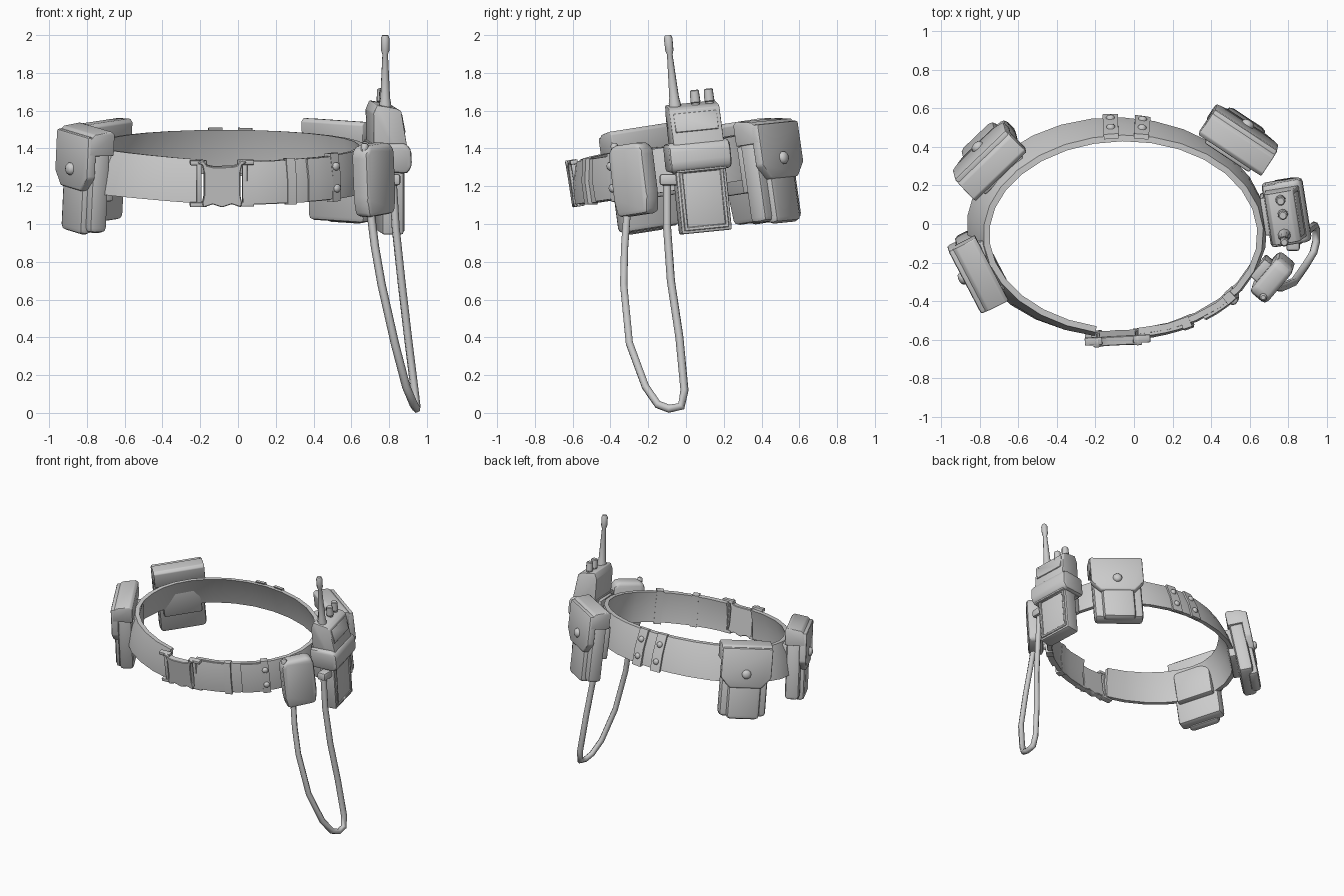
import bpy, bmesh
from math import sin, cos, acos, atan2, pi, radians
from mathutils import Matrix, Vector

if "Cube" in bpy.data.objects:
    bpy.data.objects.remove(bpy.data.objects["Cube"])

TILT = 0.155   # the belt plane rises toward the back


def finish(name, bm, M=Matrix(), angle=40):
    bmesh.ops.recalc_face_normals(bm, faces=bm.faces)
    me = bpy.data.meshes.new(name)
    bm.to_mesh(me)
    bm.free()
    ob = bpy.data.objects.new(name, me)
    bpy.context.collection.objects.link(ob)
    ob.matrix_world = M
    bpy.ops.object.select_all(action='DESELECT')
    ob.select_set(True)
    bpy.context.view_layer.objects.active = ob
    bpy.ops.object.shade_smooth_by_angle(angle=radians(angle))
    return ob


def frame(loc, phi, lean=0.0, tilt=TILT):
    """Local -y faces outward from the belt at heading phi."""
    return (Matrix.Translation(loc) @ Matrix.Rotation(tilt, 4, 'X')
            @ Matrix.Rotation(phi, 4, 'Z') @ Matrix.Rotation(lean, 4, 'X'))


def prism(name, M, pts, a, b, bev=0.0, plane='xz', seg=2):
    bm = bmesh.new()
    put = (lambda p, d: (p[0], d, p[1])) if plane == 'xz' else (lambda p, d: (d, p[0], p[1]))
    lo = [bm.verts.new(put(p, a)) for p in pts]
    hi = [bm.verts.new(put(p, b)) for p in pts]
    n = len(pts)
    bm.faces.new(lo)
    bm.faces.new(hi)
    for i in range(n):
        bm.faces.new((lo[i], lo[(i + 1) % n], hi[(i + 1) % n], hi[i]))
    bmesh.ops.recalc_face_normals(bm, faces=bm.faces)
    if bev:
        bmesh.ops.bevel(bm, geom=bm.edges[:], offset=bev, segments=seg, profile=0.5, affect='EDGES')
    return finish(name, bm, M)


def box(name, M, x, y, z, bev=0.01, seg=2):
    return prism(name, M, [(x[0], z[0]), (x[1], z[0]), (x[1], z[1]), (x[0], z[1])], y[0], y[1], bev, seg=seg)


def lathe(name, M, prof, seg=12):
    bm = bmesh.new()
    rings = [[bm.verts.new((r * cos(2 * pi * i / seg), r * sin(2 * pi * i / seg), z))
              for i in range(seg)] for r, z in prof]
    for a, b in zip(rings, rings[1:]):
        for i in range(seg):
            bm.faces.new((a[i], a[(i + 1) % seg], b[(i + 1) % seg], b[i]))
    bm.faces.new(rings[0])
    bm.faces.new(rings[-1])
    return finish(name, bm, M)


def stud(name, M, x, y, z, r):
    lathe(name, M @ Matrix.Translation((x, y, z)) @ Matrix.Rotation(pi / 2, 4, 'X'),
          [(r, -0.01), (r, r * 0.3), (r * 0.75, r * 0.65), (r * 0.3, r * 0.8)], 10)


# Belt surface: angle t, height h in -1..1, offset along the outward normal
def P(t, h, off):
    n = Vector((0.535 * cos(t), 0.74 * sin(t), 0)).normalized()
    flare = 0.025 - 0.018 * cos(t) + 0.003 * sin(t)
    o = off - flare * h
    x, y = -0.073 + 0.74 * cos(t) + n.x * o, -0.035 + 0.53 * sin(t) + n.y * o
    lift = 0.02 * max(0, -cos(t)) * max(0, -sin(t)) * 2
    return Vector((x, y - 0.018 * h, 1.305 + lift + TILT * (0.535 * sin(t) - 0.035) + 0.116 * h))


def band(name, t0, t1, n, k, inner, outer):
    bm = bmesh.new()
    sec = [(k, outer), (0, outer + 0.012), (-k, outer), (-k, inner), (0, inner + 0.012), (k, inner)]
    rings = [[bm.verts.new(P(t0 + (t1 - t0) * i / n, h, o)) for h, o in sec] for i in range(n + 1)]
    for a, b in zip(rings, rings[1:]):
        for i in range(6):
            bm.faces.new((a[i], a[(i + 1) % 6], b[(i + 1) % 6], b[i]))
    bm.faces.new(rings[0])
    bm.faces.new(rings[-1])
    return finish(name, bm)


def front_t(x):
    return -acos((x + 0.073) / 0.74)


def back_t(x):
    return acos((x + 0.073) / 0.74)


# Belt strap, open at the front for the buckle
band("belt", front_t(0.025), front_t(-0.2) + 2 * pi, 28, 1, -0.02, 0.012)
band("strap_overlap", front_t(0.025), front_t(0.29), 4, 0.97, 0.01, 0.025)
band("strap_slider", front_t(0.25), front_t(0.295), 1, 1.06, -0.024, 0.032)
band("strap_end", front_t(0.36), front_t(0.5), 3, 0.97, 0.01, 0.025)

# Keepers with pairs of studs
for name, t, w, inner in (("front_keeper", front_t(0.5), 0.042, -0.026),
                          ("back_keeper_left", back_t(-0.12), 0.052, 0.0),
                          ("back_keeper_right", back_t(0.04), 0.052, 0.0)):
    band(name, t - w, t + w, 2, 1.1, inner, 0.025)
    phi = atan2(0.535 * cos(t), -0.74 * sin(t))
    for h in (0.5, -0.5):
        stud(name + "_stud", frame(P(t, h, 0.031), phi), 0, 0, 0, 0.022)

# Side-release buckle
K = frame((-0.085, -0.588, 1.215), radians(3))
half = [(0.105, -0.10), (0.096, -0.06), (0.096, 0.06), (0.105, 0.10), (0.13, 0.115), (0.10, 0.128),
        (0.08, 0.10), (0.05, 0.092)]
prism("buckle_body", K, half + [(-x, z) for x, z in reversed(half)]
      + [(-0.10, -0.125), (-0.05, -0.108), (0, -0.125), (0.05, -0.108), (0.10, -0.125)], -0.028, 0.02, 0.004, seg=1)
for s in (-1, 1):
    for e in (-1, 1):
        box("buckle_prong", K, sorted((s * 0.08, s * 0.17)), (-0.016, 0.024), sorted((e * 0.1, e * 0.124)), 0.005)
    box("buckle_bar", K, sorted((s * 0.108, s * 0.135)), (-0.012, 0.02), (-0.115, 0.115), 0.005)


# Large flap pouches
def pouch(name, loc, n, lean, w=0.185, tilt=TILT):
    M = frame(loc, atan2(n[0], -n[1]), lean, tilt)
    box(name + "_body", M, (-w + 0.015, w - 0.015), (-0.045, 0.06), (-0.265, 0.25), 0.028)
    box(name + "_front_pocket", M, (-0.12, 0.12), (-0.078, 0.0), (-0.28, 0.2), 0.03)
    # flap: lid rolled over the top plus a front panel with cut corners
    prism(name + "_flap_lid", M, [(0.07, 0.15), (0.07, 0.265), (0.05, 0.28), (-0.045, 0.265),
                                  (-0.072, 0.24), (-0.08, 0.15)], -w, w, 0.006, 'yz')
    prism(name + "_flap", M, [(-w, 0.25), (-w, 0.03), (-w + 0.07, -0.045), (w - 0.07, -0.045),
                              (w, 0.03), (w, 0.25)], -0.088, -0.035, 0.012)
    stud(name + "_snap", M, 0, -0.086, 0.06, 0.034)
    box(name + "_belt_loop", M, (-0.14, 0.14), (0.045, 0.105), (-0.1, 0.15), 0.012)


pouch("front_left_pouch", (-0.81, -0.232, 1.235), (-0.89, -0.46), -0.05)
pouch("back_left_pouch", (-0.752, 0.35, 1.275), (-0.70, 0.72), -0.08)
pouch("back_right_pouch", (0.542, 0.45, 1.28), (0.55, 0.83), -0.05, 0.195, 0.1)

# Small rounded hand unit at the front right
D = frame((0.72, -0.275, 1.235), radians(50), -0.05)
prism("hand_unit", D, [(-0.105, -0.19), (0.105, -0.19), (0.12, -0.1), (0.12, 0.15), (0.09, 0.19),
                       (-0.09, 0.19), (-0.12, 0.15), (-0.12, -0.1)], -0.055, 0.055, 0.025)
box("hand_unit_clip", D, (-0.06, 0.06), (0.04, 0.1), (-0.08, 0.12))
lathe("hand_unit_button", D @ Matrix.Translation((-0.09, -0.02, 0.165)), [(0.02, 0), (0.02, 0.03), (0.012, 0.04)], 8)

# Radio in its holster
R = frame((0.775, 0.065, 1.3), radians(99), 0, 0.1)
prism("radio_body", R, [(0.075, -0.02), (0.08, 0.3), (0.06, 0.345), (-0.045, 0.325), (-0.07, 0.31),
                        (-0.105, 0.1), (-0.105, -0.02)], -0.135, 0.135, 0.006, 'yz')
prism("radio_panel", R, [(-0.06, 0.295), (-0.077, 0.292), (-0.096, 0.195), (-0.08, 0.19)],
      -0.115, 0.115, 0.002, 'yz', 1)
box("holster", R, (-0.135, 0.135), (-0.082, 0.03), (-0.345, 0.02), 0.01)
for x, z in (((-0.12, 0.12), (-0.33, -0.31)), ((-0.12, 0.12), (-0.025, -0.005)),
             ((-0.12, -0.1), (-0.33, -0.005)), ((0.1, 0.12), (-0.33, -0.005))):
    box("holster_rim", R, x, (-0.09, -0.078), z, 0.004, 1)
prism("holster_band", R, [(0.09, -0.01), (0.09, 0.14), (-0.09, 0.14), (-0.12, 0.11), (-0.125, 0.02),
                          (-0.1, -0.02)], -0.165, 0.165, 0.02, 'yz')
box("holster_belt_clip", R, (-0.1, 0.1), (0.02, 0.11), (-0.13, 0.13))
for x in (0.02, 0.095):
    lathe("radio_knob", R @ Matrix.Translation((x, 0.0, 0.32)),
          [(0.022, 0), (0.022, 0.02), (0.027, 0.025), (0.024, 0.085), (0.018, 0.09)], 10)
lathe("antenna", R @ Matrix.Translation((-0.09, 0.01, 0.32)),
      [(0.034, 0), (0.032, 0.03), (0.026, 0.06), (0.015, 0.29), (0.022, 0.31), (0.023, 0.375), (0.016, 0.392)], 10)

# Cord hanging from the hand unit and back up to the radio
path = [(0.70, -0.31, 1.08), (0.725, -0.325, 0.88), (0.76, -0.33, 0.68), (0.83, -0.30, 0.37),
        (0.89, -0.215, 0.14), (0.93, -0.15, 0.045), (0.945, -0.09, 0.022), (0.945, -0.025, 0.035),
        (0.935, -0.008, 0.12), (0.90, -0.035, 0.4), (0.865, -0.08, 0.7), (0.835, -0.10, 0.98), (0.82, -0.10, 1.22)]
cu = bpy.data.curves.new("cord", 'CURVE')
cu.dimensions = '3D'
cu.bevel_depth = 0.022
cu.bevel_resolution = 1
cu.use_fill_caps = True
sp = cu.splines.new('POLY')
sp.points.add(len(path) - 1)
for p, c in zip(sp.points, path):
    p.co = (*c, 1)
sp.use_smooth = True
bpy.context.collection.objects.link(bpy.data.objects.new("cord", cu))
box("cord_plug", frame((0.825, -0.085, 1.235), radians(90), 0, 0.0), (-0.055, 0.05), (-0.035, 0.035), (-0.03, 0.03), 0.014)
